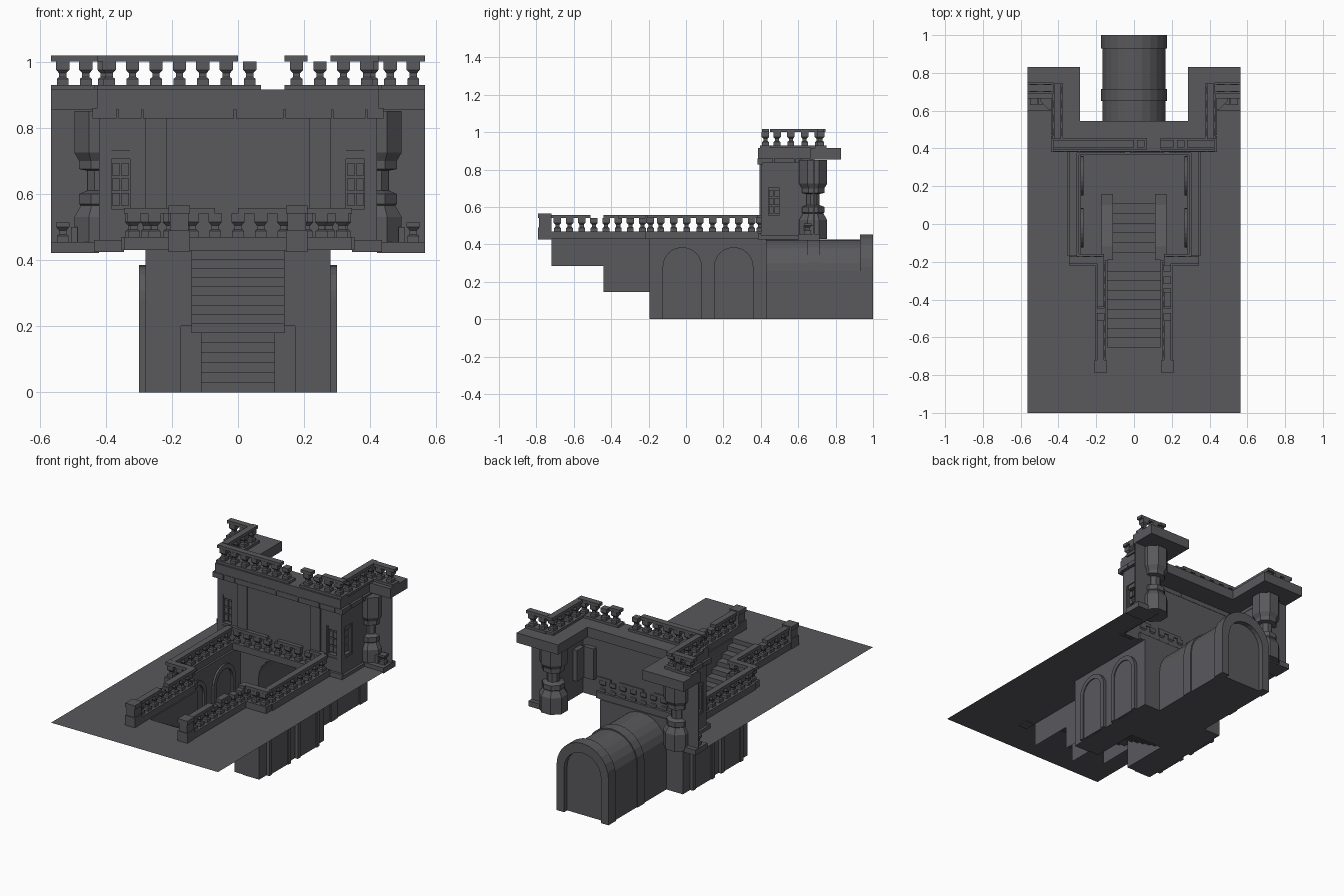
import bpy, bmesh, math
from mathutils import Vector

if "Cube" in bpy.data.objects:
    bpy.data.objects.remove(bpy.data.objects["Cube"])

stone = bpy.data.materials.new("dark_grey_stone")
stone.diffuse_color = (0.1, 0.099, 0.108, 1)
stone.use_nodes = True
stone.node_tree.nodes["Principled BSDF"].inputs["Base Color"].default_value = stone.diffuse_color
parts = {}


def poly(name, pts):
    bm = parts.setdefault(name, bmesh.new())
    bm.faces.new([bm.verts.new(p) for p in pts])


def prism(name, pts, axis, a, b):
    """Closed extrusion of a 2D outline along an axis (0=x, 1=y, 2=z)."""
    def at(p, t):
        q = list(p)
        q.insert(axis, t)
        return q
    poly(name, [at(p, a) for p in reversed(pts)])
    poly(name, [at(p, b) for p in pts])
    for p, q in zip(pts, pts[1:] + pts[:1]):
        poly(name, [at(p, a), at(q, a), at(q, b), at(p, b)])


def box(name, x0, x1, y0, y1, z0, z1):
    x0, x1 = sorted((x0, x1))
    y0, y1 = sorted((y0, y1))
    prism(name, [(x0, y0), (x1, y0), (x1, y1), (x0, y1)], 2, z0, z1)


def lathe(name, cx, cy, z0, profile, n):
    """Stacked n-sided rings, radius measured to the flat side."""
    k = 1 / math.cos(math.pi / n)
    rings = [[(cx + r * k * math.cos((i + .5) * 2 * math.pi / n),
               cy + r * k * math.sin((i + .5) * 2 * math.pi / n), z0 + z)
              for i in range(n)] for r, z in profile]
    for a, b in zip(rings, rings[1:]):
        for i in range(n):
            j = (i + 1) % n
            poly(name, [a[i], a[j], b[j], b[i]])
    poly(name, rings[0][::-1])
    poly(name, rings[-1])


def arch(r, spring, c=0, n=12, bottom=0):
    arc = [(c - r * math.cos(math.pi * i / n), spring + r * math.sin(math.pi * i / n))
           for i in range(n + 1)]
    return [(c - r, bottom)] + arc + [(c + r, bottom)]


def band(name, outer, inner, axis, a, b):
    """Solid between two matching open outlines, extruded along an axis."""
    for i in range(len(outer) - 1):
        prism(name, [outer[i], outer[i + 1], inner[i + 1], inner[i]], axis, a, b)


def pieces(a, b, gaps):
    out = []
    for g0, g1 in sorted(gaps):
        out.append((a, g0))
        a = g1
    return out + [(a, b)]


BAL = [(.018, 0), (.018, .018), (.011, .023), (.011, .035), (.02, .045), (.02, .07)]


def balustrade(name, axis, fixed, a, b, z, n, gaps=(), base_gaps=(), missing=(), base=.015):
    def run(p, q, w, z0, z1):
        if axis == 0:
            box(name, p, q, fixed - w, fixed + w, z0, z1)
        else:
            box(name, fixed - w, fixed + w, p, q, z0, z1)
    for p, q in pieces(a, b, base_gaps):
        run(p, q, .03, z, z + base)
    for p, q in pieces(a, b, gaps):
        run(p, q, .019, z + base + .07, z + base + .088)
    for i in range(n):
        if i not in missing:
            t = a + (i + .5) * (b - a) / n
            c = (t, fixed) if axis == 0 else (fixed, t)
            lathe(name, c[0], c[1], z + base, BAL, 4)


def window_wall(name, P, u0, u1, w0, w1):
    """Wall with a recessed six-pane window; P maps (along, depth) to x, y."""
    def lb(part, a, b, d0, d1, z0, z1):
        (xa, ya), (xb, yb) = P(a, d0), P(b, d1)
        box(part, xa, xb, ya, yb, z0, z1)
    lb(name, u0, w0, 0, .008, .43, .86)
    lb(name, w1, u1, 0, .008, .43, .86)
    lb(name, w0, w1, 0, .008, .43, .54)
    lb(name, w0, w1, 0, .008, .73, .86)
    lb("window", w0, w1, .03, .036, .54, .73)
    for e in (w0, w1 - .007):
        lb("window", e, e + .007, .004, .036, .54, .73)
    lb("window", w0, w1, .004, .036, .54, .555)
    lb("window", w0, w1, .006, .036, .705, .73)
    for c in range(2):
        for r in range(3):
            u = w0 + .009 + c * .028
            lb("window", u, u + .024, .015, .03, .565 + r * .045, .602 + r * .045)


G = .43
# ground sheet around the sunken court
rects = [(-.565, .565, -1, -.65), (-.28, .28, .385, .43)]
for s in (1, -1):
    rects += [(s * .14, s * .565, -.65, -.19), (s * .28, s * .42, -.19, .4), (s * .42, s * .565, -.19, .68)]
for x0, x1, y0, y1 in rects:
    x0, x1 = sorted((x0, x1))
    poly("ground", [(x0, y0, G), (x1, y0, G), (x1, y1, G), (x0, y1, G)])


# stairs as folded sheets
def stairs(name, w, y, z, dy, dz, n):
    for i in range(n):
        poly(name, [(-w, y, z), (w, y, z), (w, y, z - dz), (-w, y, z - dz)])
        z -= dz
        poly(name, [(-w, y, z), (w, y, z), (w, y + dy, z), (-w, y + dy, z)])
        y += dy


stairs("upper_stairs", .14, -.65, G, .05, .25 / 9, 9)
poly("upper_stairs", [(-.17, -.2, .18), (.17, -.2, .18), (.17, -.15, .18), (-.17, -.15, .18)])
stairs("lower_stairs", .11, -.15, .18, .052, .03, 6)
for s in (1, -1):
    poly("stair_side", [(s * .14, y, z) for y, z in
         [(-.72, G), (-.72, .285), (-.44, .285), (-.44, .145), (-.19, .145), (-.19, G)]])
    x0, x1 = sorted((s * .11, s * .172))
    prism("lower_stair_stringer", [(-.19, 0), (.16, 0), (.16, .06), (.1, .06), (-.12, .21), (-.19, .21)], 0, x0, x1)

# sunken court walls and floor
for s in (1, -1):
    X = s * .28
    poly("court_wall", [(X, -.195, 0), (X, .43, 0), (X, .43, G), (X, -.195, G)])
    poly("court_wall", [(X, -.195, 0), (X, -.195, G), (s * .14, -.195, G), (s * .14, -.195, .2),
                        (s * .172, -.195, .2), (s * .172, -.195, 0)])
    poly("court_floor", [(s * .17, -.195, 0), (X, -.195, 0), (X, .43, 0), (s * .17, .43, 0)])
    for c in (-.02, .255):
        x0, x1 = sorted((s * .268, s * .30))
        band("wall_arch", arch(.105, .28, c), arch(.078, .28, c), 0, x0, x1)
        x0, x1 = sorted((s * .281, s * .294))
        prism("wall_niche", arch(.078, .28, c), 0, x0, x1)
poly("court_floor", [(-.17, .16, 0), (.17, .16, 0), (.17, .43, 0), (-.17, .43, 0)])
hole = arch(.16, .26)
outer = [(-.28, 0)] + [(x * .28 / .16, G) for x, z in hole[1:-1]] + [(.28, 0)]
band("court_back_wall", outer, hole, 1, .425, .43)

# barrel vaulted tunnel
band("tunnel", arch(.168, .258), arch(.16, .258), 1, .43, .95)
band("tunnel_rib", arch(.174, .26), arch(.16, .258), 1, .65, .715)
band("tunnel_end_arch", arch(.176, .278), arch(.125, .27), 1, .93, 1.0)
prism("tunnel_end_wall", arch(.13, .27), 1, .965, .97)
poly("tunnel_floor", [(-.168, .43, 0), (.168, .43, 0), (.168, .97, 0), (-.168, .97, 0)])

# facade
box("facade_centre", -.28, .28, .4, .408, G, .86)
for s in (1, -1):
    box("facade_pilaster", s * .215, s * .28, .392, .4, G, .83)
    window_wall("facade_side", lambda u, d: (s * u, .4 + d), .28, .42, .32, .39)
    window_wall("wing_side_wall", lambda u, d: (s * (.42 - d), u), .4, .68, .435, .505)
    box("wing_wall", s * .42, s * .565, .68, .688, G, .88)
    # corner column
    lathe("corner_column", s * .42, .68, 0,
          [(.075, G), (.075, .53), (.055, .565), (.06, .57), (.06, .6), (.035, .61), (.035, .67),
           (.06, .675), (.06, .7), (.075, .725), (.075, .85)], 8)
    # plinths and broken side rail
    box("plinth", s * .345, s * .435, .385, .4, .425, .46)
    box("plinth", s * .42, s * .435, .385, .62, .425, .45)
    box("wing_plinth", s * .42, s * .565, .60, .715, .422, .455)
    lathe("wing_baluster", s * .53, .65, .455, BAL[:5] + [(.02, .058)], 4)
    box("wing_baluster", s * .485, s * .505, .63, .68, .455, .5)

# cornice stones
for a, b in pieces(-.44, .44, [(-.368, -.362), (-.292, -.287), (-.012, -.006), (.138, .143), (.282, .287), (.385, .39)]):
    box("cornice_stone", a, b, .382, .41, .828, .86)
for s in (1, -1):
    for a, b in ((.41, .465), (.47, .58), (.585, .66)):
        box("cornice_stone", s * .41, s * .44, a, b, .835, .86)

# U-shaped roof slab
half = [(.425, .385), (.425, .665), (.565, .665), (.565, .83), (.285, .83), (.285, .545)]
prism("roof_slab", half + [(-x, y) for x, y in reversed(half)], 2, .855, .915)

# roof balustrade
R = .915
balustrade("roof_balustrade", 0, .425, -.425, .425, R, 12, [(0, .14), (.21, .28)], [(.07, .14)], [7])
for s in (1, -1):
    balustrade("roof_balustrade", 1, s * .405, .45, .745, R, 4)
    a, b = sorted((s * .425, s * .565))
    balustrade("roof_balustrade", 0, .72, a, b, R, 2)

# court balustrade
B = .43
for s in (1, -1):
    balustrade("stair_balustrade", 1, s * .177, -.72, -.2, B, 8, [(-.51, -.44)] if s < 0 else [(-.51, -.44), (-.36, -.22)], base=.04)
    box("stair_post", s * .145, s * .21, -.79, -.72, .425, .49)
    box("stair_post", s * .15, s * .205, -.785, -.72, .49, .54)
    box("stair_post", s * .145, s * .21, -.79, -.72, .54, .565)
    a, b = sorted((s * .16, s * .345))
    balustrade("court_balustrade", 0, -.19, a, b, B, 3, base=.04)
    balustrade("court_balustrade", 1, s * .322, -.17, .385, B, 8, base=.04)
balustrade("court_balustrade", 0, .395, -.31, .31, B, 9, [(-.07, 0), (.16, .22)], base=.04)

# turn every collected part into an object
for name, bm in parts.items():
    bmesh.ops.remove_doubles(bm, verts=bm.verts, dist=1e-5)
    bmesh.ops.recalc_face_normals(bm, faces=bm.faces)
    me = bpy.data.meshes.new(name)
    bm.to_mesh(me)
    bm.free()
    me.materials.append(stone)
    bpy.context.scene.collection.objects.link(bpy.data.objects.new(name, me))
